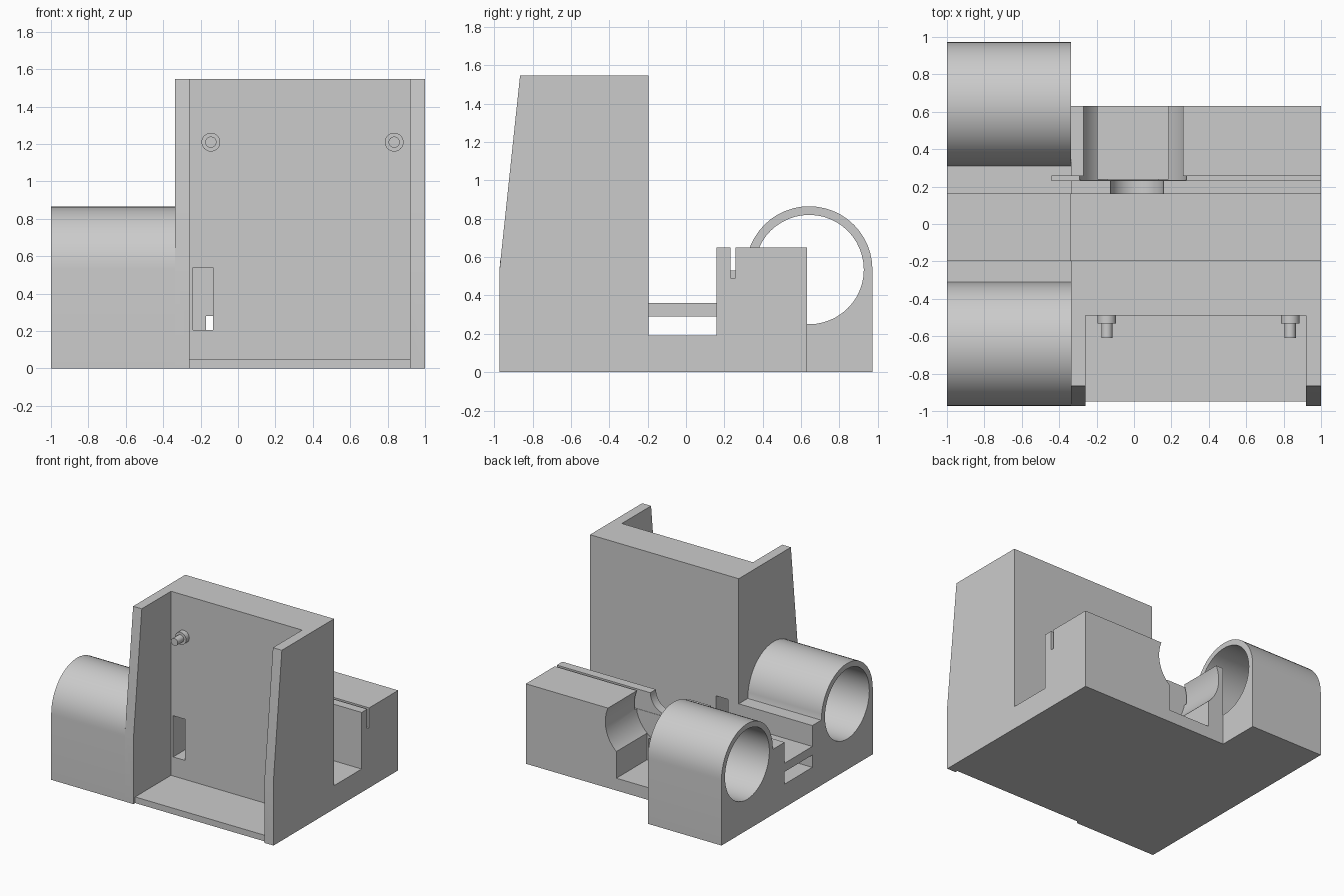
import bpy, bmesh
from math import sin, cos, pi, radians
from mathutils import Matrix, Vector

if "Cube" in bpy.data.objects:
    bpy.data.objects.remove(bpy.data.objects["Cube"])


def new_object(name, bm):
    bmesh.ops.recalc_face_normals(bm, faces=bm.faces)
    mesh = bpy.data.meshes.new(name)
    bm.to_mesh(mesh)
    bm.free()
    ob = bpy.data.objects.new(name, mesh)
    bpy.context.collection.objects.link(ob)
    return ob


def extrude_x(name, profile, x0, x1):
    """Solid from a (y, z) outline swept along x."""
    bm = bmesh.new()
    face = bm.faces.new([bm.verts.new((x0, y, z)) for y, z in profile])
    out = bmesh.ops.extrude_face_region(bm, geom=[face])
    verts = [g for g in out["geom"] if isinstance(g, bmesh.types.BMVert)]
    bmesh.ops.translate(bm, verts=verts, vec=(x1 - x0, 0, 0))
    return new_object(name, bm)


def box(name, x0, x1, y0, y1, z0, z1):
    return extrude_x(name, [(y0, z0), (y1, z0), (y1, z1), (y0, z1)], x0, x1)


def cylinder(name, axis, a, b, r, segments=48):
    """Cylinder between points a and b, along 'X' or 'Y'."""
    bm = bmesh.new()
    a, b = Vector(a), Vector(b)
    rot = Matrix.Rotation(pi / 2, 4, 'Y' if axis == 'X' else 'X')
    bmesh.ops.create_cone(bm, cap_ends=True, segments=segments, radius1=r, radius2=r,
                          depth=(b - a).length,
                          matrix=Matrix.Translation((a + b) / 2) @ rot)
    return new_object(name, bm)


def cut(target, *cutters):
    bpy.context.view_layer.objects.active = target
    for c in cutters:
        mod = target.modifiers.new("cut", 'BOOLEAN')
        mod.operation = 'DIFFERENCE'
        mod.solver = 'EXACT'
        mod.object = c
        bpy.ops.object.modifier_apply(modifier=mod.name)
        bpy.data.objects.remove(c, do_unlink=True)


def smooth(ob):
    bpy.ops.object.select_all(action='DESELECT')
    ob.select_set(True)
    bpy.context.view_layer.objects.active = ob
    bpy.ops.object.shade_smooth_by_angle(angle=radians(30))


AXIS_Z, TUBE_Y, R_OUT, R_IN = 0.535, 0.642, 0.33, 0.285


def arc(cy):
    return [(cy + R_OUT * cos(pi * i / 24), AXIS_Z + R_OUT * sin(pi * i / 24)) for i in range(25)]


def groove():
    return box("groove_cut", -0.44, 1.1, 0.232, 0.257, 0.49, 0.9)


# Main body: tray tower, sunken channel and rear block in one side profile
body = extrude_x("main_body", [
    (-0.972, 0), (0.63, 0), (0.63, 0.65), (0.16, 0.65), (0.16, 0.19), (-0.195, 0.19),
    (-0.195, 1.547), (-0.865, 1.547), (-0.972, 0.535)], -0.338, 1)
cut(body,
    # front tray recess, its shortened floor and the window in the back wall
    box("recess_cut", -0.26, 0.92, -1.1, -0.49, 0.05, 1.7),
    box("lip_cut", -0.26, 0.92, -1.1, -0.95, -0.1, 0.2),
    box("window_cut", -0.24, -0.133, -0.6, -0.1, 0.205, 0.54),
    # rear round chamber with a square channel under it
    cylinder("chamber_cut", 'Y', (-0.005, 0.235, AXIS_Z), (-0.005, 0.8, AXIS_Z), 0.29),
    box("channel_cut", -0.195, 0.185, 0.24, 0.8, 0.1, 0.5),
    # small saddle and low passage in the thin wall, card groove
    cylinder("saddle_cut", 'Y', (0.016, 0.1, 0.65), (0.016, 0.25, 0.65), 0.142),
    box("passage_cut", -0.17, 0.17, 0.1, 0.26, 0.191, 0.28),
    groove())
smooth(body)

# Side housing: two tubes on a common base with a lowered bridge between them
housing = extrude_x(
    "tube_housing",
    [(-0.972, 0), (0.972, 0)] + arc(TUBE_Y) +
    [(0.31, 0.53), (0.16, 0.53), (0.16, 0.36), (-0.195, 0.36), (-0.195, 0.53), (-0.31, 0.53)] +
    arc(-TUBE_Y), -1, -0.338)
cut(housing,
    *[cylinder("bore_cut", 'X', (-1.1, s * TUBE_Y, AXIS_Z), (-0.2, s * TUBE_Y, AXIS_Z), R_IN)
      for s in (-1, 1)],
    box("tunnel_cut", -1.1, -0.2, -0.195, 0.16, 0.19, 0.29),
    groove())
smooth(housing)

# Stepped pegs on the tray back wall
for side, x in (("left", -0.145), ("right", 0.835)):
    for part, y, r in (("base", -0.532, 0.05), ("tip", -0.61, 0.03)):
        smooth(cylinder(f"{side}_peg_{part}", 'Y', (x, y, 1.21), (x, -0.488, 1.21), r, 32))
